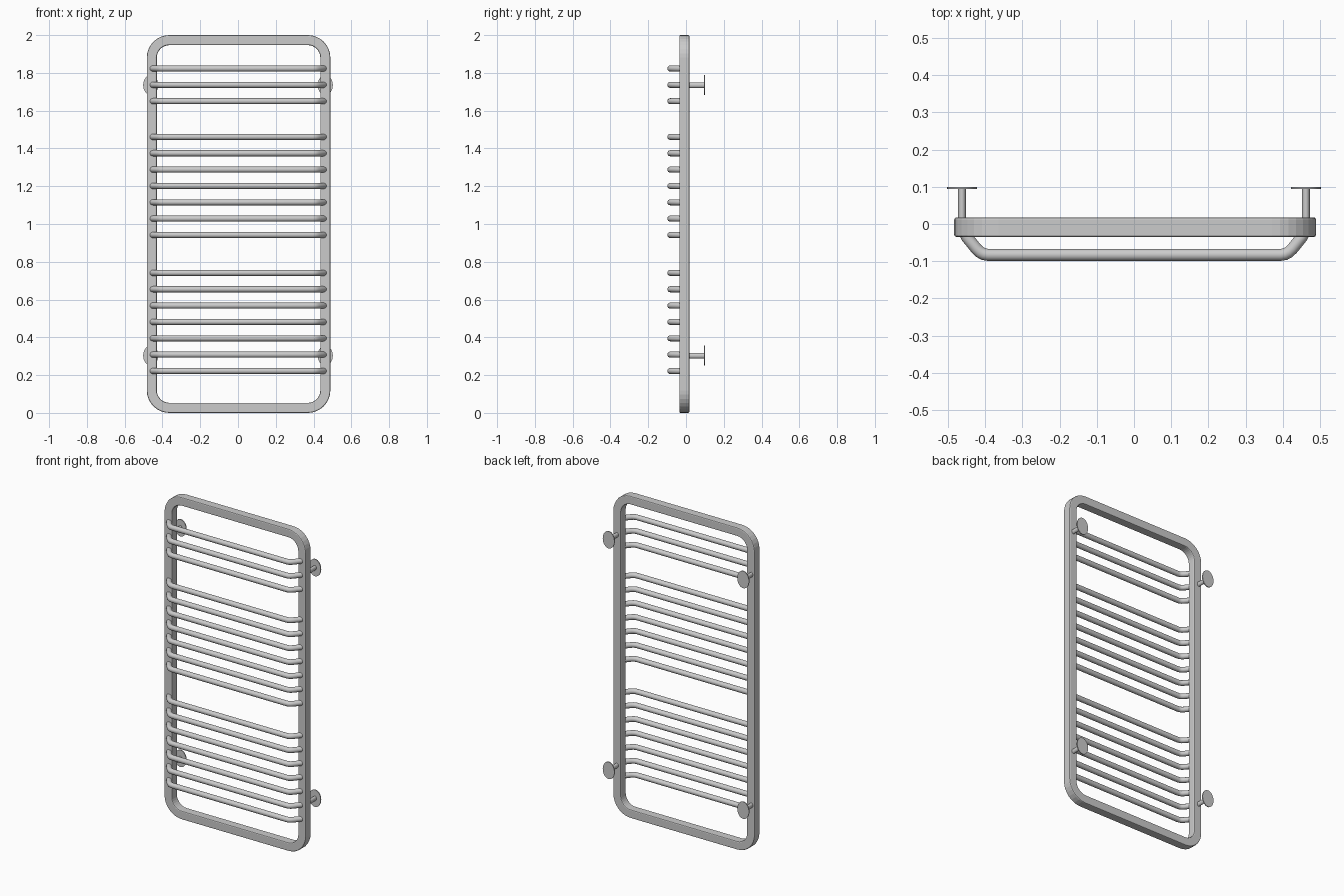
import bpy, bmesh
from math import sin, cos, pi, radians
from mathutils import Vector

if "Cube" in bpy.data.objects:
    bpy.data.objects.remove(bpy.data.objects["Cube"])


def sweep(name, path, section, axis, closed):
    """Sweep a closed section along a planar path; axis is the plane normal."""
    bm = bmesh.new()
    n = len(path)
    rings = []
    for i, p in enumerate(path):
        a = path[i - 1] if closed or i > 0 else p
        b = path[(i + 1) % n] if closed or i < n - 1 else p
        d1, d2 = (p - a).normalized(), (b - p).normalized()
        t = (d1 + d2).normalized()
        miter = 1 / max(t.dot(d1), t.dot(d2), 0.5)
        side = t.cross(axis) * miter
        rings.append([bm.verts.new(p + side * u + axis * v) for u, v in section])
    m = len(section)
    for i in range(n if closed else n - 1):
        r, s = rings[i], rings[(i + 1) % n]
        for j in range(m):
            k = (j + 1) % m
            bm.faces.new((r[j], r[k], s[k], s[j]))
    if not closed:
        bm.faces.new(rings[0])
        bm.faces.new(rings[-1])
    bmesh.ops.recalc_face_normals(bm, faces=bm.faces)
    mesh = bpy.data.meshes.new(name)
    bm.to_mesh(mesh)
    bm.free()
    return add(name, mesh)


def add(name, mesh, loc=(0, 0, 0)):
    ob = bpy.data.objects.new(name, mesh)
    ob.location = loc
    bpy.context.collection.objects.link(ob)
    return ob


def smooth(ob, angle=35):
    bpy.ops.object.select_all(action='DESELECT')
    ob.select_set(True)
    bpy.context.view_layer.objects.active = ob
    bpy.ops.object.shade_smooth_by_angle(angle=radians(angle))


# Frame: rounded rectangle of square tube with eased edges
W, R, H = 0.0265, 0.0935, 0.0265
cx, cy = 0.003, -0.0085
hx, z0, z1 = 0.486 - W, W, 2.0 - W
SEG = 8
path = []
corners = [(cx + hx - R, z1 - R), (cx - hx + R, z1 - R),
           (cx - hx + R, z0 + R), (cx + hx - R, z0 + R)]
for q, (x, z) in enumerate(corners):
    for i in range(SEG + 1):
        a = (q + i / SEG) * pi / 2
        path.append(Vector((x + R * cos(a), cy, z + R * sin(a))))
b = 0.006
section = []
for q, (sx, sy) in enumerate([(1, 1), (-1, 1), (-1, -1), (1, -1)]):
    for i in range(3):
        a = (q + i / 2) * pi / 2
        section.append((sx * (W - b) + b * cos(a), sy * (H - b) + b * sin(a)))
sweep("frame", path, section, Vector((0, 1, 0)), True)

# Rails: round bars bowed forward, in groups of 3, 7 and 7
half = [(-0.457, -0.02), (-0.45, -0.035), (-0.425, -0.066), (-0.415, -0.0755),
        (-0.405, -0.081), (-0.393, -0.083)]
pts = half + [(-x, y) for x, y in reversed(half)]
rail_path = [Vector((x + 0.001, y, 0)) for x, y in pts]
circle = [(0.016 * cos(i * pi / 8), 0.016 * sin(i * pi / 8)) for i in range(16)]
rail = sweep("rail", rail_path, circle, Vector((0, 0, 1)), False)
smooth(rail)
levels = [start + 0.0865 * i for start, count in ((0.222, 7), (0.942, 7), (1.65, 3))
          for i in range(count)]
rail.location.z = levels[0]
for z in levels[1:]:
    add("rail", rail.data, (0, 0, z))


# Wall mounts: oval posts and thin oval plates
def oval(name, rx, rz, y0, y1, x, z, sides):
    bpy.ops.mesh.primitive_cylinder_add(vertices=sides, radius=1, depth=1,
                                        location=(x, (y0 + y1) / 2, z),
                                        rotation=(pi / 2, 0, 0))
    ob = bpy.context.object
    ob.name = name
    ob.scale = (rx, rz, y1 - y0)
    bpy.ops.object.transform_apply(location=False, rotation=False, scale=True)
    smooth(ob)


for x in (-0.462, 0.462):
    for z in (0.303, 1.735):
        oval("mount_post", 0.0108, 0.0148, 0.01, 0.096, x, z, 16)
        oval("mount_plate", 0.04, 0.053, 0.0945, 0.1, x, z, 32)
